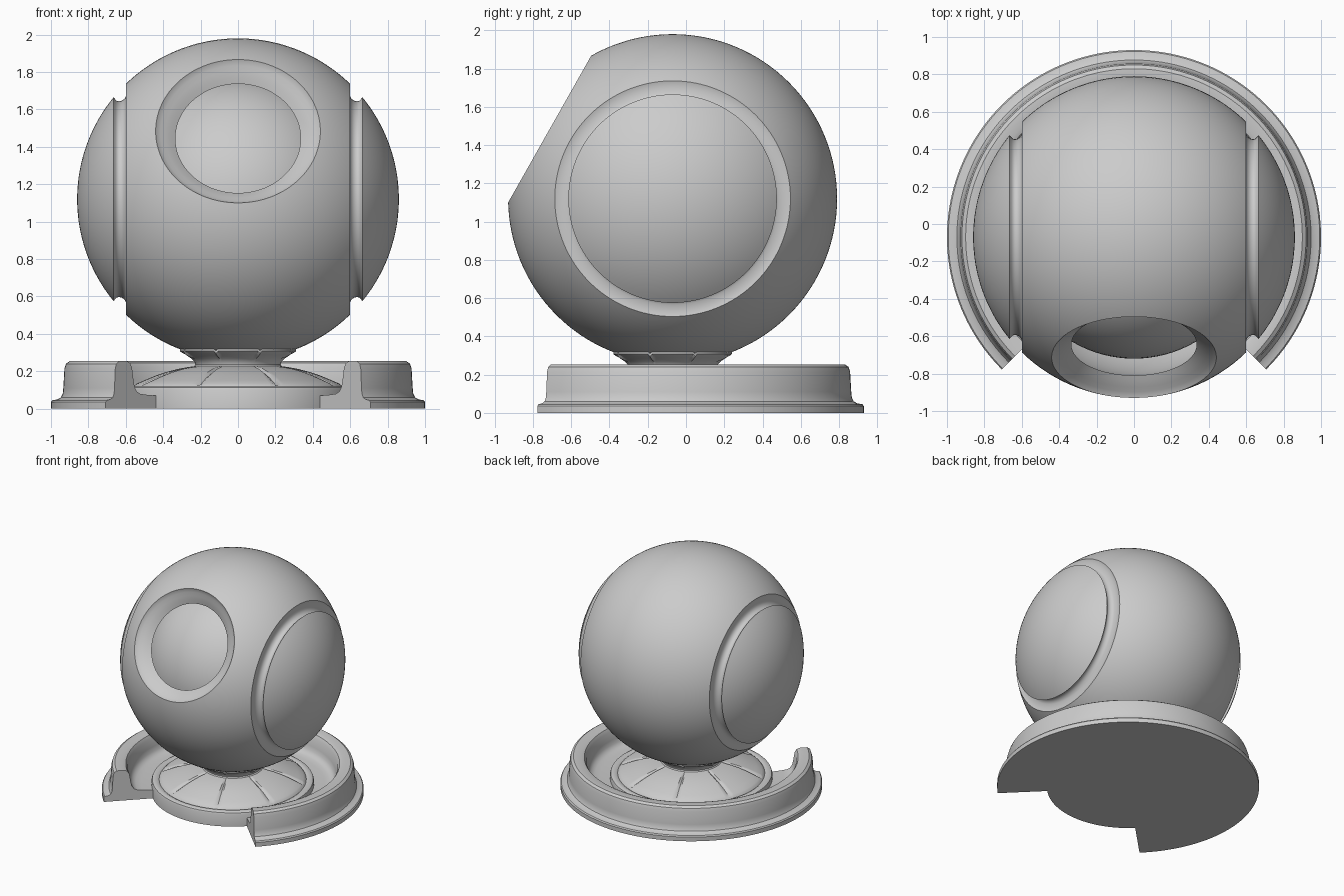
import bpy, bmesh
from math import sin, cos, asin, pi, radians
from mathutils import Matrix, Vector

if "Cube" in bpy.data.objects:
    bpy.data.objects.remove(bpy.data.objects["Cube"])

CY = -0.07                         # common axis of ball and base
R = 0.86                           # ball radius
BALL = Vector((0, CY, 1.12))


def arc(radius, a0, a1, n):
    """Points (r, h) on a circle, angle measured from the +h axis."""
    return [(radius * sin(a0 + (a1 - a0) * i / n), radius * cos(a0 + (a1 - a0) * i / n))
            for i in range(n + 1)]


def lathe(name, profile, matrix, segs=128, start=0.0, sweep=2 * pi, closed=False, tweak=None):
    """Revolve an (r, h) profile about local z; a partial sweep gets end caps."""
    full = abs(sweep - 2 * pi) < 1e-6
    bm = bmesh.new()
    rings = []
    for i in range(segs if full else segs + 1):
        a = start + sweep * i / segs
        ring = []
        for r, h in profile:
            if tweak:
                h += tweak(i, r, h)
            ring.append(bm.verts.new((r * cos(a), r * sin(a), h)))
        rings.append(ring)
    n = len(profile)
    for i in range(segs):
        a, b = rings[i], rings[(i + 1) % len(rings)]
        for j in range(n if closed else n - 1):
            k = (j + 1) % n
            bm.faces.new((a[j], b[j], b[k], a[k]))
    if not full:
        bm.faces.new(rings[0])
        bm.faces.new(rings[-1])
    bmesh.ops.remove_doubles(bm, verts=bm.verts[:], dist=1e-5)
    bmesh.ops.dissolve_degenerate(bm, edges=bm.edges[:], dist=1e-6)
    bm.transform(matrix)
    bmesh.ops.recalc_face_normals(bm, faces=bm.faces[:])
    mesh = bpy.data.meshes.new(name)
    bm.to_mesh(mesh)
    bm.free()
    ob = bpy.data.objects.new(name, mesh)
    bpy.context.collection.objects.link(ob)
    return ob


def activate(ob):
    bpy.ops.object.select_all(action='DESELECT')
    ob.select_set(True)
    bpy.context.view_layer.objects.active = ob


def smooth(ob, angle=32):
    activate(ob)
    bpy.ops.object.shade_smooth_by_angle(angle=radians(angle))


at_ball = Matrix.Translation(BALL)
at_base = Matrix.Translation((0, CY, 0))

# Outer ball, revolved about x: side caps, grooves and the shell between them
half = arc(R, 0, asin(0.545 / R), 20)
half += [(0.535, 0.657), (0.526, 0.648), (0.523, 0.636), (0.527, 0.62),
         (0.538, 0.606), (0.555, 0.598), (0.585, 0.596), (0.604, 0.597)]
shell_angle = asin(0.616 / R)
half += arc(R, shell_angle, pi / 2, 24)
profile = half + [(r, -h) for r, h in reversed(half[:-1])]
ball = lathe("outer_ball", profile, at_ball @ Matrix.Rotation(pi / 2, 4, 'Y'))

# Hollow interior and dished round window, cut by one revolved cutter
lip = asin(0.335 / 0.74)
cut = arc(0.74, pi, lip, 40)
cut += [(0.36, 0.680), (0.39, 0.701), (0.415, 0.716), (0.432, 0.729),
        (0.446, 0.745), (0.47, 0.79), (0.5, 0.95), (0, 0.95)]
cutter = lathe("window_cutter", cut, at_ball @ Matrix.Rotation(radians(60.5), 4, 'X'))
cutter.hide_render = True
mod = ball.modifiers.new("window", 'BOOLEAN')
mod.operation = 'DIFFERENCE'
mod.solver = 'EXACT'
mod.object = cutter
activate(ball)
bpy.ops.object.modifier_apply(modifier=mod.name)
bpy.data.objects.remove(cutter, do_unlink=True)
smooth(ball)

# Inner ball seen through the window
smooth(lathe("inner_ball", arc(0.65, 0, pi, 48), at_ball, segs=96))


# Round foot: disc, eight-panel dome and flared neck
def seam(i, r, h):
    """Press a narrow groove between neighbouring dome panels."""
    return -0.012 if i % 20 == 10 and 0.25 < r < 0.545 and h > 0.12 else 0.0


foot = [(0, 0), (0.62, 0), (0.62, 0.10), (0.615, 0.113), (0.60, 0.12), (0.575, 0.12),
        (0.562, 0.112), (0.552, 0.125), (0.54, 0.135), (0.50, 0.152), (0.44, 0.177),
        (0.38, 0.197), (0.32, 0.213), (0.27, 0.222), (0.235, 0.227), (0.228, 0.235),
        (0.231, 0.248), (0.25, 0.268), (0.28, 0.289), (0.305, 0.303), (0.31, 0.308),
        (0.31, 0.32), (0.27, 0.335), (0, 0.335)]
# 160 segments put the seams 22.5 degrees either side of the front
smooth(lathe("foot", foot, at_base, segs=160, tweak=seam))

# Three-quarter base ring, open towards the front
ring = [(0.62, 0), (1.0, 0), (1.0, 0.035), (0.993, 0.045), (0.965, 0.05), (0.947, 0.06),
        (0.937, 0.08), (0.934, 0.11), (0.928, 0.215), (0.92, 0.24), (0.90, 0.254),
        (0.84, 0.254), (0.817, 0.245), (0.802, 0.22), (0.79, 0.15), (0.782, 0.115),
        (0.765, 0.092), (0.74, 0.08), (0.70, 0.075), (0.62, 0.07)]
smooth(lathe("base_ring", ring, at_base, segs=120, start=-pi / 4, sweep=1.5 * pi, closed=True))
